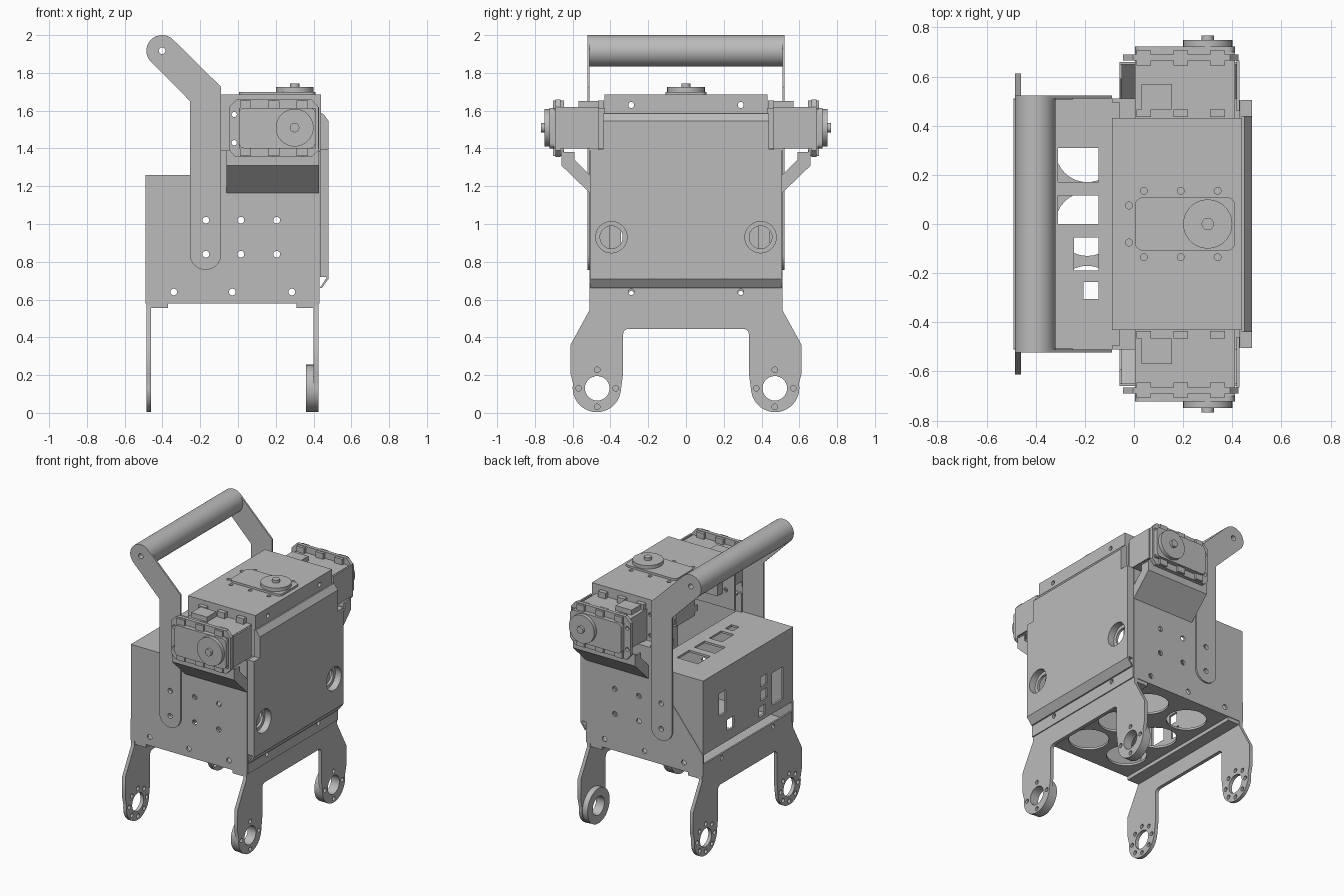
import bpy, bmesh
from math import sin, cos, pi, radians

if "Cube" in bpy.data.objects:
    bpy.data.objects.remove(bpy.data.objects["Cube"])

grey = bpy.data.materials.new("plain_grey")
grey.use_nodes = True
grey.diffuse_color = (0.5, 0.5, 0.5, 1)
grey.node_tree.nodes["Principled BSDF"].inputs["Base Color"].default_value = (0.5, 0.5, 0.5, 1)
parts = []


def prism(name, pts, axis, d0, d1):
    """Extrude a 2D outline along an axis."""
    place = {"x": lambda a, b, d: (d, a, b), "y": lambda a, b, d: (a, d, b), "z": lambda a, b, d: (a, b, d)}[axis]
    bm = bmesh.new()
    low, high = ([bm.verts.new(place(a, b, d)) for a, b in pts] for d in (d0, d1))
    bm.faces.new(low)
    bm.faces.new(high)
    for i in range(len(pts)):
        j = (i + 1) % len(pts)
        bm.faces.new((low[i], low[j], high[j], high[i]))
    bmesh.ops.recalc_face_normals(bm, faces=bm.faces)
    mesh = bpy.data.meshes.new(name)
    bm.to_mesh(mesh)
    bm.free()
    mesh.materials.append(grey)
    ob = bpy.data.objects.new(name, mesh)
    bpy.context.scene.collection.objects.link(ob)
    parts.append(ob)
    return ob


def box(name, x0, x1, y0, y1, z0, z1):
    return prism(name, [(x0, y0), (x1, y0), (x1, y1), (x0, y1)], "z", z0, z1)


def arc(a, b, r, start, end, n=16):
    ts = [radians(start + (end - start) * i / n) for i in range(n + 1)]
    return [(a + r * cos(t), b + r * sin(t)) for t in ts]


def disc(name, a, b, r, axis, d0, d1, n=32):
    return prism(name, arc(a, b, r, 0, 360, n)[:-1], axis, d0, d1)


def round_rect(a0, a1, b0, b1, r):
    return (arc(a1 - r, b1 - r, r, 0, 90, 5) + arc(a0 + r, b1 - r, r, 90, 180, 5)
            + arc(a0 + r, b0 + r, r, 180, 270, 5) + arc(a1 - r, b0 + r, r, 270, 360, 5))


def cut(ob, cutters):
    """Subtract the cutters, then delete them."""
    for c in cutters:
        c.hide_render = True
        m = ob.modifiers.new("cut", "BOOLEAN")
        m.operation, m.solver, m.object = "DIFFERENCE", "EXACT", c
    bpy.context.view_layer.update()
    mesh = bpy.data.meshes.new_from_object(ob.evaluated_get(bpy.context.evaluated_depsgraph_get()))
    ob.modifiers.clear()
    ob.data = mesh
    for c in cutters:
        parts.remove(c)
        bpy.data.objects.remove(c)


def holes(spots, r, axis, d0, d1, n=14):
    return [disc("cutter", a, b, r, axis, d0, d1, n) for a, b in spots]


side_spots = [(x, z) for x in (-0.17, 0.015, 0.205) for z in (0.84, 1.02)]
low_spots = [(x, 0.64) for x in (-0.34, -0.03, 0.285)]

for s, side in ((-1, "right"), (1, "left")):
    # chassis side plate and rear cover cheek
    plate = prism(side + "_side_plate", [(-0.49, 0.58), (0.43, 0.58), (0.43, 1.39), (-0.09, 1.39), (-0.09, 1.26),
                  (-0.25, 1.26), (-0.25, 1.03), (-0.49, 0.73)], "y", s * 0.495, s * 0.51)
    cut(plate, holes(side_spots + low_spots, 0.018, "y", s * 0.4, s * 0.6))
    prism(side + "_rear_cover_cheek", [(-0.49, 0.73), (-0.25, 1.03), (-0.25, 1.26), (-0.49, 1.26)],
          "y", s * 0.493, s * 0.507)

    # handle arm
    arm = prism(side + "_handle_arm", arc(-0.172, 0.84, 0.083, 180, 360) + [(-0.089, 1.725)]
                + arc(-0.402, 1.917, 0.083, 45, 225) + [(-0.255, 1.652)], "y", s * 0.51, s * 0.522)
    cut(arm, holes(side_spots[:2] + [(-0.402, 1.917)], 0.018, "y", s * 0.4, s * 0.6))

    # upper shell side and the ledge below the servo
    shell = box(side + "_shell_side", -0.09, 0.43, s * 0.42, s * 0.432, 1.3, 1.68)
    cut(shell, holes([(-0.02, 1.58), (-0.02, 1.43)], 0.014, "y", s * 0.4, s * 0.5))
    box(side + "_servo_ledge", -0.06, 0.43, s * 0.425, s * 0.505, 1.378, 1.39)

    # sloped tray below the servo, with folded end flanges
    prism(side + "_tray", [(s * 0.505, 1.16), (s * 0.66, 1.31), (s * 0.66, 1.39), (s * 0.648, 1.39),
          (s * 0.648, 1.317), (s * 0.505, 1.177)], "x", -0.06, 0.43)
    for x in (-0.06, 0.418):
        prism(side + "_tray_flange", [(s * 0.505, 1.165), (s * 0.655, 1.315), (s * 0.655, 1.38), (s * 0.59, 1.38),
              (s * 0.59, 1.34), (s * 0.505, 1.255)], "x", x, x + 0.012)

    # servo bracket frame
    frame = prism(side + "_servo_bracket", [(-0.045, 1.39), (-0.015, 1.355), (0.39, 1.355), (0.425, 1.39),
                  (0.425, 1.62), (0.39, 1.66), (-0.005, 1.66), (-0.045, 1.62)], "y", s * 0.665, s * 0.69)
    spots = [(x, z) for x in (0.04, 0.19, 0.34) for z in (1.372, 1.642)]
    cut(frame, holes(spots + [(-0.02, 1.58), (-0.02, 1.43)], 0.014, "y", s * 0.6, s * 0.8))

    # side servo: body, raised cover, connector, ears, horn
    box(side + "_servo_body", 0.005, 0.41, s * 0.36, s * 0.7, 1.4, 1.615)
    prism(side + "_servo_cover", round_rect(0.005, 0.41, 1.4, 1.615, 0.03), "y", s * 0.7, s * 0.722)
    box(side + "_servo_connector", 0.03, 0.155, s * 0.465, s * 0.57, 1.61, 1.65)
    disc(side + "_servo_horn", 0.3, 1.51, 0.1, "y", s * 0.72, s * 0.748)
    disc(side + "_servo_hub", 0.3, 1.51, 0.025, "y", s * 0.745, s * 0.767, 20)
    for x in (0.04, 0.19, 0.34):
        for z0, z1 in ((1.36, 1.402), (1.612, 1.655)):
            for y0, y1 in ((0.435, 0.465), (0.645, 0.705)):
                box(side + "_servo_ear", x - 0.03, x + 0.03, s * y0, s * y1, z0, z1)
    box(side + "_bracket_cheek", 0.418, 0.43, s * 0.46, s * 0.665, 1.4, 1.62)

# handle grip
grip = disc("handle_grip", -0.402, 1.917, 0.083, "y", -0.515, 0.515, 40)
cut(grip, holes([(-0.402, 1.917)], 0.018, "y", -0.6, 0.6))

# floor with large round openings
floor = box("floor_plate", -0.48, 0.42, -0.5, 0.5, 0.58, 0.595)
cut(floor, holes([(x, y) for x in (-0.19, 0.13) for y in (-0.3, 0, 0.3)], 0.13, "z", 0.5, 0.7, 32))

# rear cover: back wall and top, with port openings
back = box("rear_cover_back", -0.49, -0.475, -0.505, 0.505, 0.73, 1.26)
ports = [(0.25, 0.33, 0.94, 1.1), (0.16, 0.24, 0.8, 0.88), (-0.21, -0.14, 0.97, 1.04),
         (-0.21, -0.14, 0.87, 0.94), (-0.19, -0.12, 0.76, 0.83), (-0.39, -0.27, 0.79, 1.02)]
cut(back, [box("cutter", -0.6, -0.4, *p) for p in ports])
rear_top = box("rear_cover_top", -0.49, -0.05, -0.507, 0.507, 1.245, 1.26)
slots = [(-0.31, 0.17, 0.31), (-0.31, 0, 0.115), (-0.245, -0.19, -0.055), (-0.205, -0.305, -0.235)]
cut(rear_top, [box("cutter", x, -0.145, y0, y1, 1.2, 1.3) for x, y0, y1 in slots])

# low rear lip
lip = box("rear_lip", -0.485, -0.473, -0.5, 0.5, 0.58, 0.66)
cut(lip, holes([(-0.29, 0.63), (0.29, 0.63)], 0.016, "x", -0.6, -0.4))

# front wall, lamp openings and bolt holes
front = box("front_wall", 0.415, 0.432, -0.505, 0.505, 0.58, 1.39)
cut(front, holes([(-0.395, 0.93), (0.395, 0.93)], 0.06, "x", 0.35, 0.5, 32)
    + holes([(-0.29, 0.64), (0.29, 0.64)], 0.016, "x", 0.35, 0.5))
shell_front = box("shell_front", 0.42, 0.44, -0.432, 0.432, 1.38, 1.68)
cut(shell_front, holes([(-0.29, 1.63), (0.29, 1.63)], 0.016, "x", 0.35, 0.5))

# front panel with notched top corners and folded lip
panel = prism("front_panel", [(0.433, 0.72), (0.48, 0.72), (0.48, 1.545), (0.45, 1.585), (0.433, 1.585)],
              "y", -0.505, 0.505)
cut(panel, [box("cutter", 0.3, 0.6, *sorted((s * 0.44, s * 0.7)), 1.395, 1.7) for s in (-1, 1)]
    + holes([(-0.395, 0.93), (0.395, 0.93)], 0.083, "x", 0.4, 0.6, 32))
prism("panel_lip", [(0.433, 0.66), (0.443, 0.66), (0.48, 0.71), (0.48, 0.73), (0.468, 0.73), (0.468, 0.715)],
      "y", -0.505, 0.505)
for y in (-0.395, 0.395):
    box("lamp_bar", 0.39, 0.41, y - 0.01, y + 0.05, 0.84, 1.02)

# top lid and top servo
lid = box("top_lid", -0.09, 0.44, -0.432, 0.432, 1.672, 1.685)
top_spots = [(x, s * 0.135) for x in (0.04, 0.19, 0.34) for s in (-1, 1)] + [(-0.02, -0.075), (-0.02, 0.075)]
cut(lid, holes(top_spots, 0.014, "z", 1.6, 1.75))
box("top_servo_body", 0.005, 0.41, -0.108, 0.108, 1.36, 1.68)
prism("top_servo_cover", round_rect(0.005, 0.41, -0.108, 0.108, 0.03), "z", 1.68, 1.7)
disc("top_servo_horn", 0.3, 0, 0.1, "z", 1.7, 1.725)
disc("top_servo_hub", 0.3, 0, 0.025, "z", 1.72, 1.745, 20)
for x in (0.04, 0.19, 0.34):
    for s in (-1, 1):
        for z in (1.38, 1.63):
            box("top_servo_ear", x - 0.03, x + 0.03, s * 0.1, s * 0.15, z, z + 0.04)

# leg frames: one plate with two legs, front and rear
half = [(0.51, 0.58), (0.51, 0.545), (0.612, 0.36), (0.612, 0.21)] + arc(0.472, 0.132, 0.128, 10, -170, 20)
half += [(0.333, 0.21)] + arc(0.303, 0.415, 0.03, 0, 90, 5)
outline = half + [(-y, z) for y, z in reversed(half)]
for name, x0, x1, f0, f1, count in (("rear", -0.485, -0.46, -0.485, -0.37, 8), ("front", 0.4, 0.425, 0.31, 0.425, 4)):
    leg = prism(name + "_leg_frame", outline, "x", x0, x1)
    bolts = [(s * 0.47 + 0.098 * cos(2 * pi * i / count), 0.13 + 0.098 * sin(2 * pi * i / count))
             for s in (-1, 1) for i in range(count)]
    cut(leg, holes([(-0.47, 0.13), (0.47, 0.13)], 0.065, "x", x0 - 0.1, x1 + 0.1, 32)
        + holes(bolts, 0.015, "x", x0 - 0.1, x1 + 0.1))
    box(name + "_leg_flange", f0, f1, -0.505, 0.505, 0.555, 0.58)

# bearing rings inside the front legs
for s, side in ((-1, "right"), (1, "left")):
    ring = disc(side + "_bearing_ring", s * 0.47, 0.13, 0.125, "x", 0.36, 0.4, 40)
    cut(ring, holes([(s * 0.47, 0.13)], 0.065, "x", 0.3, 0.5, 32))

# smooth round parts, keep edges sharp
bpy.ops.object.select_all(action="DESELECT")
for ob in parts:
    ob.select_set(True)
bpy.context.view_layer.objects.active = parts[0]
bpy.ops.object.shade_smooth_by_angle(angle=radians(30))
